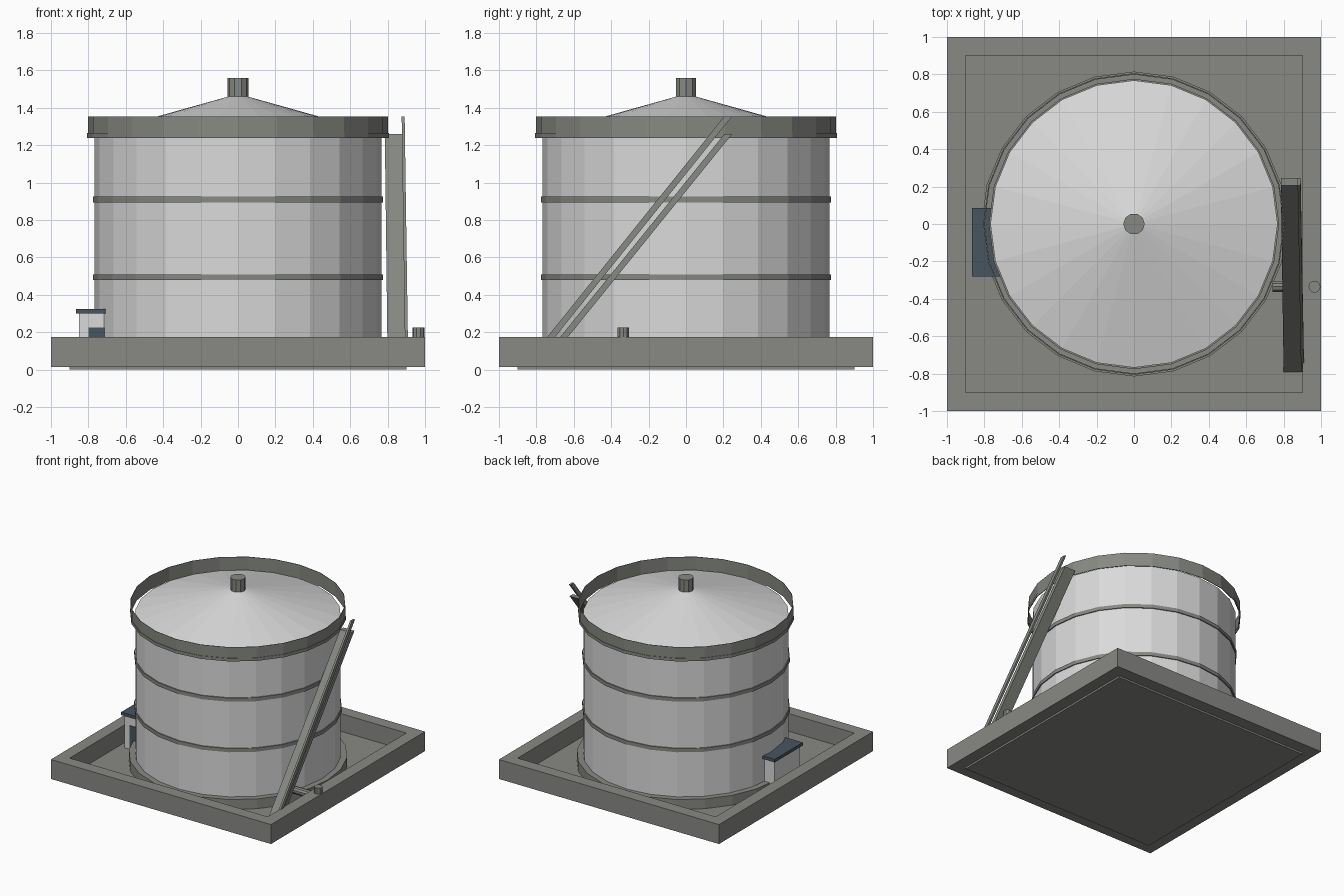
import bpy, bmesh, math

if "Cube" in bpy.data.objects:
    bpy.data.objects.remove(bpy.data.objects["Cube"], do_unlink=True)


def material(name, rgb):
    m = bpy.data.materials.new(name)
    m.use_nodes = True
    m.diffuse_color = (*rgb, 1)
    m.node_tree.nodes["Principled BSDF"].inputs["Base Color"].default_value = (*rgb, 1)
    return m


concrete = material("grey concrete", (0.25, 0.25, 0.235))
paint = material("pale tank paint", (0.7, 0.7, 0.7))
steel = material("grey steel", (0.24, 0.25, 0.225))
slate = material("slate blue", (0.065, 0.09, 0.115))
SIDES = 24


def finish(name, bm, mat, recalc=True):
    if recalc:
        bmesh.ops.recalc_face_normals(bm, faces=bm.faces)
    mesh = bpy.data.meshes.new(name)
    bm.to_mesh(mesh)
    bm.free()
    mesh.materials.append(mat)
    obj = bpy.data.objects.new(name, mesh)
    bpy.context.collection.objects.link(obj)
    return obj


def box(name, low, high, mat):
    bm = bmesh.new()
    bmesh.ops.create_cube(bm, size=1)
    for v in bm.verts:
        v.co = [a + (b - a) * (c + 0.5) for a, b, c in zip(low, high, v.co)]
    return finish(name, bm, mat)


def lathe(name, profile, mat, sides=SIDES, centre=(0, 0), closed=False):
    """Spin a (radius, height) profile around a vertical axis."""
    bm = bmesh.new()
    rings = []
    for r, z in profile:
        if r == 0:
            rings.append([bm.verts.new((*centre, z))] * sides)
        else:
            angles = [math.tau * i / sides for i in range(sides)]
            rings.append([bm.verts.new((centre[0] + r * math.cos(a),
                                        centre[1] + r * math.sin(a), z)) for a in angles])
    pairs = list(zip(rings, rings[1:]))
    if closed:
        pairs.append((rings[-1], rings[0]))
    for a, b in pairs:
        for i in range(sides):
            j = (i + 1) % sides
            corners = dict.fromkeys([a[i], a[j], b[j], b[i]])
            bm.faces.new(list(corners))
    return finish(name, bm, mat)


def cylinder(name, r, z0, z1, mat, **options):
    return lathe(name, [(0, z0), (r, z0), (r, z1), (0, z1)], mat, **options)


def ring(name, inner, outer, z0, z1, mat):
    return lathe(name, [(inner, z0), (outer, z0), (outer, z1), (inner, z1)], mat, closed=True)


def sloped_bar(name, start, end, width, depth, mat):
    """Bar with level ends, rising from start to end."""
    bm = bmesh.new()
    loops = []
    for x, y, z in (start, end):
        loops.append([bm.verts.new(p) for p in (
            (x, y, z), (x + width, y, z), (x + width, y + depth, z), (x, y + depth, z))])
    bm.faces.new(loops[0])
    bm.faces.new(loops[1])
    for i in range(4):
        j = (i + 1) % 4
        bm.faces.new((loops[0][i], loops[0][j], loops[1][j], loops[1][i]))
    return finish(name, bm, mat)


# Containment basin: floor slab and square wall
box("basin_floor", (-0.9, -0.9, 0), (0.9, 0.9, 0.03), concrete)
bm = bmesh.new()
loops = []
for half, z in ((1, 0.015), (1, 0.175), (0.9, 0.175), (0.9, 0.015)):
    loops.append([bm.verts.new((sx * half, sy * half, z))
                  for sx, sy in ((-1, -1), (1, -1), (1, 1), (-1, 1))])
for a, b in zip(loops, loops[1:] + loops[:1]):
    for i in range(4):
        j = (i + 1) % 4
        bm.faces.new((a[i], a[j], b[j], b[i]))
finish("basin_wall", bm, concrete)

# Tank shell, conical roof, plinth and vent
cylinder("plinth", 0.815, 0.03, 0.11, concrete)
lathe("tank_shell", [(0, 0.11), (0.768, 0.11), (0.768, 1.26), (0, 1.475)], paint)
cylinder("roof_vent", 0.057, 1.46, 1.56, steel, sides=10)

# Stiffening bands and the open guard ring around the roof
for label, z in (("lower", 0.495), ("upper", 0.91)):
    ring(label + "_band", 0.76, 0.776, z - 0.015, z + 0.015, steel)
ring("guard_foot", 0.801, 0.806, 1.24, 1.265, steel)
ring("guard_ring", 0.799, 0.802, 1.26, 1.355, steel)

# Stairway ramp with its outer handrail
sloped_bar("stair_ramp", (0.80, -0.79, 0.03), (0.785, 0.205, 1.26), 0.1, 0.042, steel)
sloped_bar("stair_handrail", (0.893, -0.79, 0.115), (0.875, 0.205, 1.355), 0.016, 0.042, steel)

# Outlet pipe and valve post
pipe = cylinder("outlet_pipe", 0.03, 0, 0.2, steel, sides=10)
pipe.rotation_euler = (0, math.pi / 2, 0)
pipe.location = (0.74, -0.335, 0.14)
cylinder("valve_post", 0.032, 0.12, 0.225, steel, sides=10, centre=(0.965, -0.335))

# Pump shed beside the tank
box("shed_body", (-0.85, -0.26, 0.03), (-0.715, 0.065, 0.3), paint)
box("shed_roof", (-0.866, -0.28, 0.3), (-0.706, 0.085, 0.325), slate)
box("shed_door", (-0.8, -0.265, 0.03), (-0.715, -0.259, 0.225), slate)
